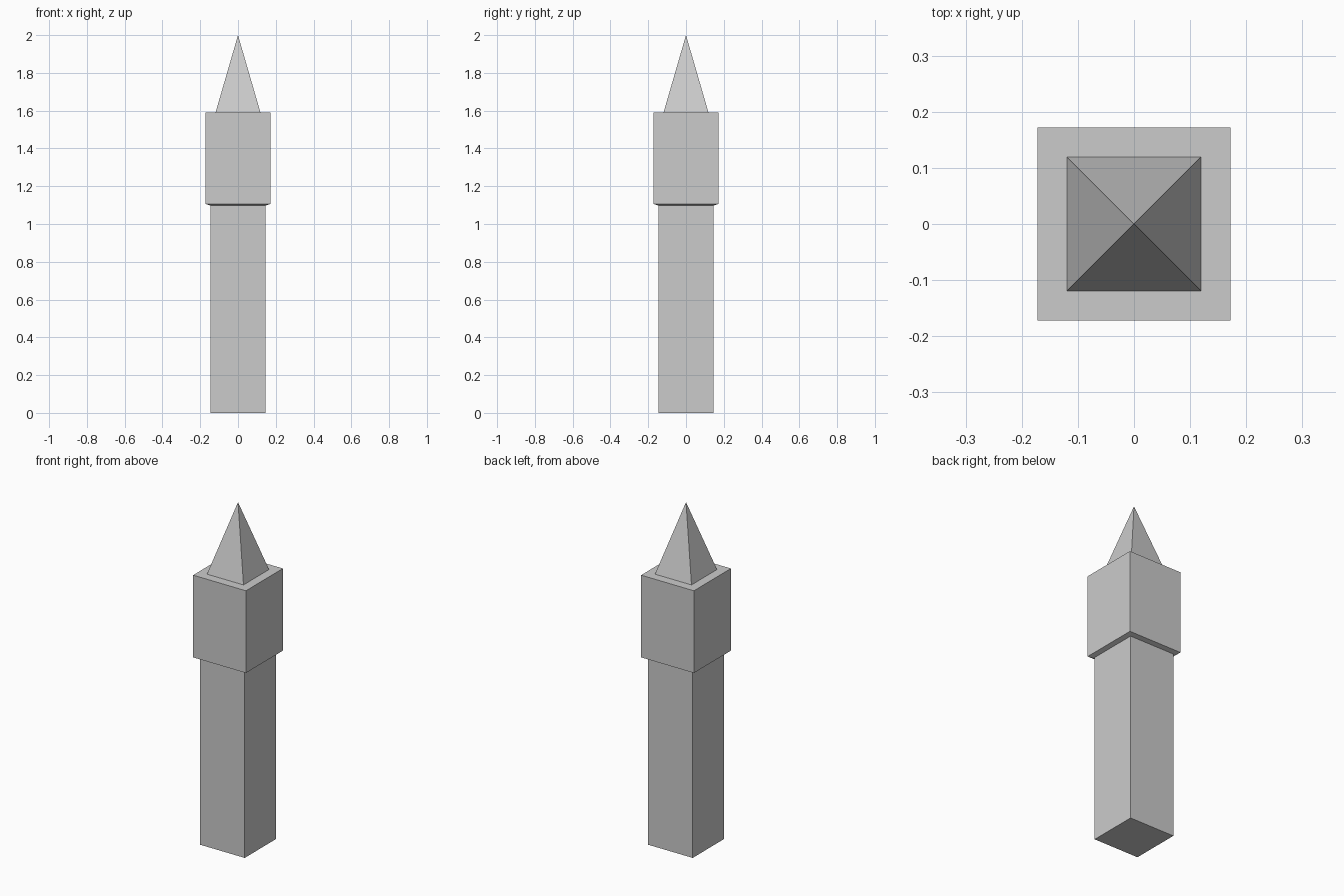
import bpy
import bmesh

cube = bpy.data.objects.get("Cube")
if cube:
    bpy.data.objects.remove(cube, do_unlink=True)

stone = bpy.data.materials.new("grey_stone")
stone.use_nodes = True
colour = (0.6, 0.6, 0.6, 1)
stone.diffuse_color = colour
stone.node_tree.nodes["Principled BSDF"].inputs["Base Color"].default_value = colour


def square_tower(name, levels):
    """Stack square rings given as (half width, height); zero width is a point."""
    bm = bmesh.new()
    rings = []
    for half, z in levels:
        if half:
            corners = ((-1, -1), (1, -1), (1, 1), (-1, 1))
            rings.append([bm.verts.new((x * half, y * half, z)) for x, y in corners])
        else:
            rings.append([bm.verts.new((0, 0, z))])
    for low, high in zip(rings, rings[1:]):
        for i in range(4):
            j = (i + 1) % 4
            top = [high[j], high[i]] if len(high) > 1 else high
            bm.faces.new([low[i], low[j]] + top)
    # Close the ends
    bm.faces.new(rings[0][::-1])
    if len(rings[-1]) > 1:
        bm.faces.new(rings[-1])
    bmesh.ops.recalc_face_normals(bm, faces=bm.faces)
    mesh = bpy.data.meshes.new(name)
    bm.to_mesh(mesh)
    bm.free()
    mesh.materials.append(stone)
    obj = bpy.data.objects.new(name, mesh)
    bpy.context.collection.objects.link(obj)


# Tall shaft
square_tower("shaft", [(0.146, 0), (0.146, 1.1)])
# Wider head with a slightly sloped underside
square_tower("head_block", [(0.146, 1.098), (0.172, 1.106), (0.172, 1.59)])
# Pointed roof
square_tower("spire", [(0.119, 1.59), (0, 2)])
